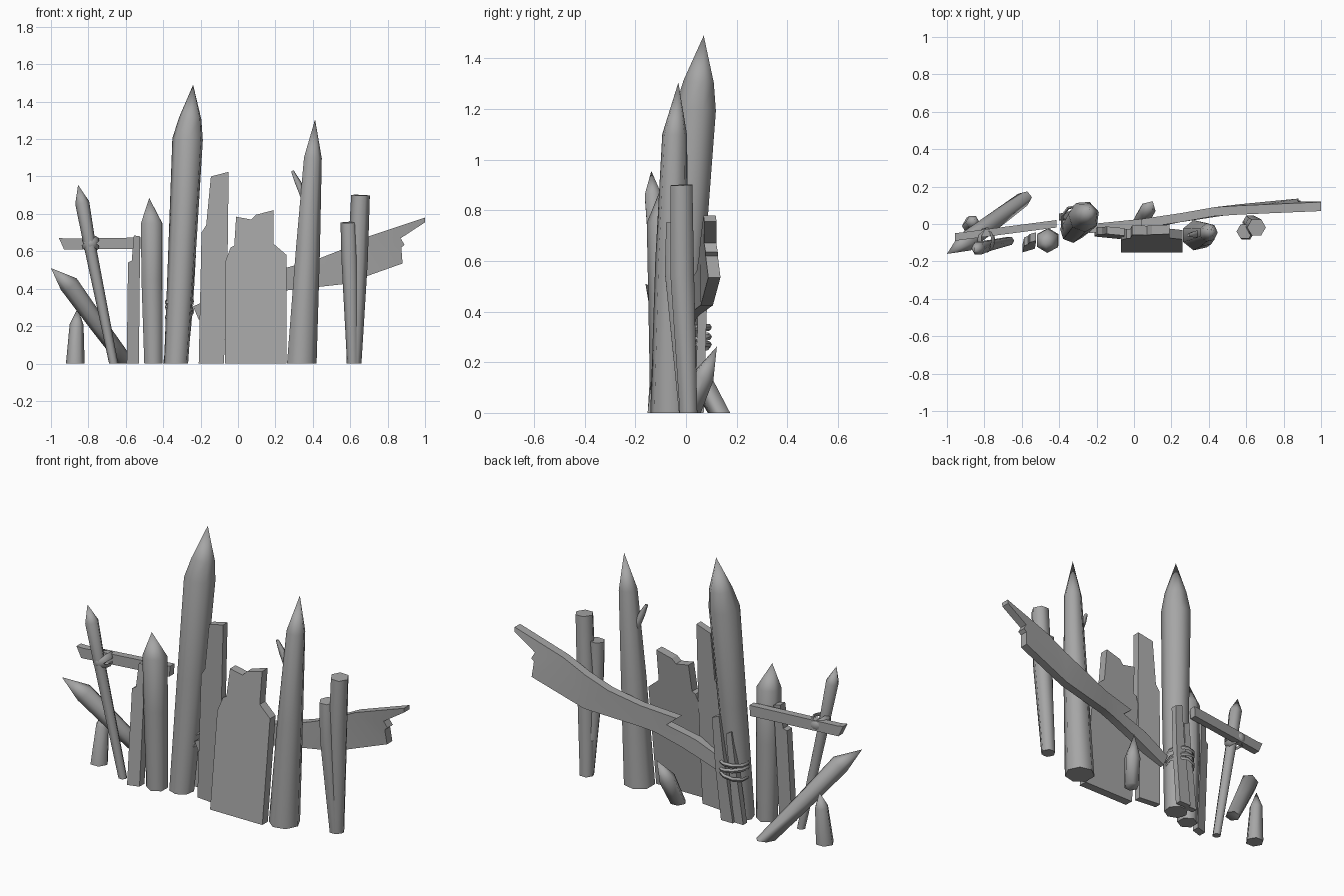
import bpy, bmesh, math
from mathutils import Vector

if "Cube" in bpy.data.objects:
    bpy.data.objects.remove(bpy.data.objects["Cube"])

# Dark weathered grey shared by every part
wood = bpy.data.materials.new("dark_wood")
wood.diffuse_color = (.38, .38, .38, 1)
wood.use_nodes = True
wood.node_tree.nodes["Principled BSDF"].inputs["Base Color"].default_value = wood.diffuse_color


def finish(name, bm, angle=75):
    bmesh.ops.recalc_face_normals(bm, faces=bm.faces[:])
    me = bpy.data.meshes.new(name)
    bm.to_mesh(me)
    bm.free()
    me.materials.append(wood)
    ob = bpy.data.objects.new(name, me)
    bpy.context.collection.objects.link(ob)
    bpy.ops.object.select_all(action='DESELECT')
    ob.select_set(True)
    bpy.context.view_layer.objects.active = ob
    bpy.ops.object.shade_smooth_by_angle(angle=math.radians(angle))
    return ob


def stake(name, path, sides=7, turn=0.0):
    """Faceted pole through (x, y, z, radius) stations; radius 0 makes a point, z=0 is cut flat."""
    bm = bmesh.new()
    axis = (Vector(path[-2 if len(path) > 2 else -1][:3]) - Vector(path[0][:3])).normalized()
    u = Vector((0, 1, 0)).cross(axis).normalized()
    v = axis.cross(u)
    prev = None
    for x, y, z, r in path:
        c = Vector((x, y, z))
        if r == 0:
            tip = bm.verts.new(c)
            for i in range(sides):
                bm.faces.new((prev[i], prev[(i + 1) % sides], tip))
            break
        ring = []
        for i in range(sides):
            a = math.tau * i / sides + turn
            p = c + u * r * math.cos(a) + v * r * math.sin(a)
            if z == 0:
                p -= axis * (p.z / axis.z)
            ring.append(bm.verts.new(p))
        if prev is None:
            bm.faces.new(ring[::-1])
        else:
            for i in range(sides):
                j = (i + 1) % sides
                bm.faces.new((prev[i], prev[j], ring[j], ring[i]))
        prev = ring
    else:
        bm.faces.new(prev)
    return finish(name, bm)


def board(name, outline, front, thick):
    """Extruded (x, z) outline; front(x, z) gives the y of its front face."""
    bm = bmesh.new()
    face = bm.faces.new([bm.verts.new((x, 0, z)) for x, z in outline])
    ext = bmesh.ops.extrude_face_region(bm, geom=[face], use_keep_orig=True)
    for e in ext["geom"]:
        if isinstance(e, bmesh.types.BMVert):
            e.co.y = thick
    bmesh.ops.triangulate(bm, faces=[f for f in bm.faces if len(f.verts) > 4])
    for p in bm.verts:
        p.co.y += front(p.co.x, p.co.z)
    return finish(name, bm, 25)


def rope(name, loc, rx, ry, rot, width=0.012, depth=0.007):
    """Flat lashing band: an oval ring with a small diamond section."""
    bpy.ops.mesh.primitive_torus_add(location=loc, rotation=rot, major_segments=9,
                                     minor_segments=4, major_radius=1, minor_radius=0.2)
    ob = bpy.context.object
    ob.name = name
    ob.data.materials.append(wood)
    for p in ob.data.vertices:
        d = math.hypot(p.co.x, p.co.y)
        cx, cy = p.co.x / d, p.co.y / d
        off = (d - 1) / 0.2 * depth
        p.co = (cx * (rx + off), cy * (ry + off), p.co.z / 0.2 * width)
    bpy.ops.object.shade_smooth_by_angle(angle=math.radians(50))


# Sharpened stakes
stake("tall_stake", [(-.33, -.035, 0, .066), (-.295, .005, .65, .077), (-.268, .04, 1.2, .084),
                     (-.255, .052, 1.31, .062), (-.24, .07, 1.49, 0)], 7, .3)
stake("right_stake", [(.337, -.06, 0, .083), (.37, -.055, .6, .068), (.398, -.045, 1.1, .05),
                      (.412, -.03, 1.305, 0)], 7)
stake("thick_left_stake", [(-.452, -.085, 0, .056), (-.46, -.085, .45, .064),
                           (-.462, -.09, .75, .065), (-.475, -.1, .885, 0)], 6, .5)
stake("leaning_left_stake", [(-.665, -.09, 0, .024), (-.79, -.118, .62, .032),
                             (-.833, -.13, .86, .038), (-.855, -.137, .955, 0)], 6)
stake("fallen_log", [(-.595, .13, 0, .04), (-.75, .015, .21, .046), (-.905, -.1, .425, .052),
                     (-1, -.16, .51, 0)], 6)
stake("small_left_stake", [(-.87, -.01, 0, .05), (-.863, .01, .21, .037), (-.857, .02, .295, 0)], 6)
stake("small_back_stake", [(.035, .02, 0, .04), (.07, .07, .145, .046), (.10, .122, .262, 0)], 6)

# Broken side branch on the right stake
stake("branch_stub", [(.365, -.05, .86, .022), (.318, -.055, .97, .018), (.29, -.06, 1.03, .008)], 5)

# Blunt twin posts
stake("tall_post", [(.62, .01, 0, .04), (.64, -.015, .55, .054), (.655, -.018, .9, .05)], 6)
stake("short_post", [(.615, .0, 0, .032), (.598, -.045, .56, .045), (.592, -.04, .755, .044)], 6)

# Upright planks
board("wide_plank", [(-.07, 0), (.26, 0), (.26, .58), (.19, .64), (.19, .82), (.095, .795), (.07, .77),
                     (-.01, .785), (-.02, .63), (-.04, .62), (-.07, .54)],
      lambda x, z: -.152 + .12 * z, .05)
board("narrow_plank", [(-.21, 0), (-.075, 0), (-.055, .62), (-.05, 1.025), (-.145, 1.0),
                       (-.17, .74), (-.195, .7)],
      lambda x, z: -.075 + .02 * z - .1 * (x + .13), .04)
board("small_left_plank", [(-.595, 0), (-.53, 0), (-.523, .68), (-.557, .685), (-.568, .55), (-.588, .54)],
      lambda x, z: -.15 + .06 * z + .3 * (x + .59), .045)

# Splintered slats strapped behind the tall stake
board("back_slat_a", [(-.345, 0), (-.27, 0), (-.24, .3), (-.225, .58), (-.27, .6), (-.29, .4)],
      lambda x, z: .035 + .03 * z, .035)
board("back_slat_b", [(-.4, 0), (-.34, 0), (-.30, .5), (-.335, .52), (-.36, .3)],
      lambda x, z: .02 + .03 * z, .035)


# Long bent diagonal board, slightly twisted at its far end
def bend(x, z):
    pts = [(-.3, -.055), (.15, -.01), (.4, .04), (1.0, .085)]
    twist = .12 * max(0, x - .4) * 2 * (z - (.42 + .25 * x))
    for (x0, y0), (x1, y1) in zip(pts, pts[1:]):
        if x <= x1 + 1e-4:
            return y0 + (y1 - y0) * (x - x0) / (x1 - x0) - twist
    return pts[-1][1] - twist


board("diagonal_board", [(1, .78), (.7, .68), (.57, .615), (.43, .56), (.25, .51), (.04, .48), (.1, .43),
                         (-.07, .385), (-.24, .305), (-.21, .235), (0, .32), (.17, .375), (.25, .39),
                         (.57, .425), (.88, .535), (.873, .62), (.89, .635), (.87, .67), (1, .755)],
      bend, .048)

# Left cross board
board("cross_board", [(-.958, .672), (-.93, .61), (-.42, .615), (-.415, .675), (-.92, .668)],
      lambda x, z: -.09 + .13 * (x + .96), .04)

# Rope lashings
for i, tilt in enumerate((-.2, .12, -.05)):
    rope(f"stake_rope_{i + 1}", (-.315, .015, .26 + .035 * i), .074, .082, (.1, tilt, 0))
for side in (-1, 1):
    rope("cross_rope", (-.79, -.085, .642), .046, .062, (0, side * .6, 0), .018)
